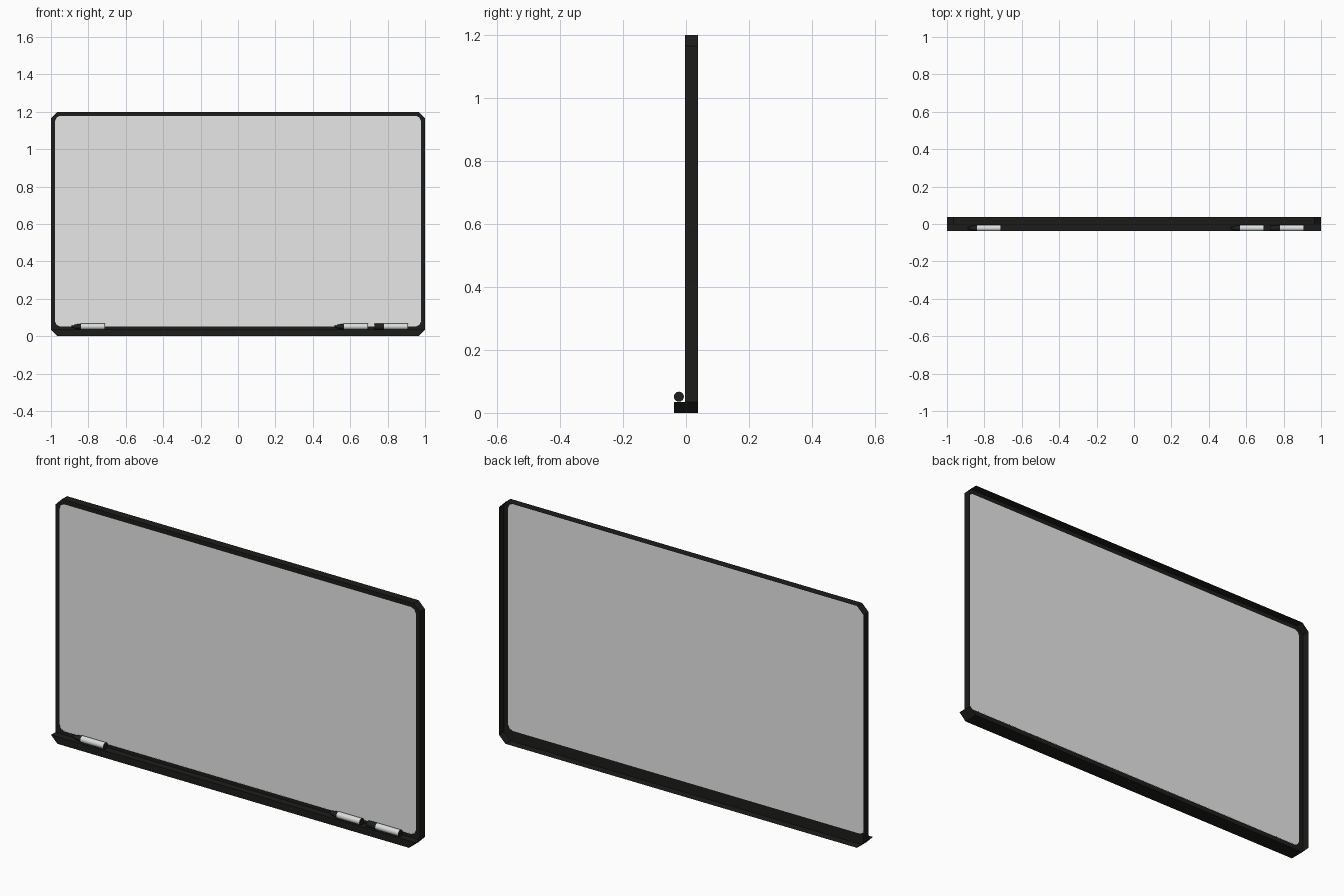
import bpy, bmesh, math

if "Cube" in bpy.data.objects:
    bpy.data.objects.remove(bpy.data.objects["Cube"])


def material(name, r, g, b, a=1.0):
    m = bpy.data.materials.new(name)
    m.diffuse_color = (r, g, b, a)
    m.use_nodes = True
    m.node_tree.nodes["Principled BSDF"].inputs["Base Color"].default_value = m.diffuse_color
    return m


BLACK = material("frame black", 0.012, 0.012, 0.011)
GLASS = material("board white", 0.8, 0.8, 0.8, 0.7)
WHITE = material("pen white", 0.7, 0.73, 0.72)
CAP = material("cap black", 0.012, 0.014, 0.013)


def finish(bm, name, mat):
    bmesh.ops.recalc_face_normals(bm, faces=bm.faces[:])
    me = bpy.data.meshes.new(name)
    bm.to_mesh(me)
    bm.free()
    me.materials.append(mat)
    ob = bpy.data.objects.new(name, me)
    bpy.context.collection.objects.link(ob)
    return ob


def outline(x, z0, z1, c, k=0.5):
    """Rectangle with cut corners in xz; k below 0.5 bulges the cut into a curve."""
    pts = []
    for sx, z, sz, first in ((1, z0, -1, False), (1, z1, 1, True),
                             (-1, z1, 1, False), (-1, z0, -1, True)):
        cut = [(sx * (x - c), z), (sx * (x - k * c), z - sz * k * c), (sx * x, z - sz * c)]
        pts += cut[::-1] if first else cut
    return pts


def bridge(bm, a, b):
    n = len(a)
    for i in range(n):
        j = (i + 1) % n
        bm.faces.new((a[i], a[j], b[j], b[i]))


def ring(bm, pts, y):
    return [bm.verts.new((x, y, z)) for x, z in pts]


# frame: a front lip folded back into a thin outer wall, open at the back
Y0, Y1 = -0.0025, 0.0375
outer = outline(1.0, 0.0, 1.2, 0.035)
inner = outline(0.978, 0.052, 1.178, 0.026, 0.32)
bm = bmesh.new()
lip, edge, back = ring(bm, inner, Y0), ring(bm, outer, Y0), ring(bm, outer, Y1)
bridge(bm, lip, edge)
bridge(bm, edge, back)
finish(bm, "board_frame", BLACK)

# writing panel, filling the lip
bm = bmesh.new()
bm.faces.new(ring(bm, inner, Y0 + 0.0005))
finish(bm, "writing_panel", GLASS)

# pen tray along the bottom, with the same cut lower corners
bm = bmesh.new()
tray = [(-0.965, 0.0), (0.965, 0.0), (1.0, 0.035), (-1.0, 0.035)]
a, b = ring(bm, tray, -0.0375), ring(bm, tray, Y0 - 0.0002)
bm.faces.new(a)
bm.faces.new(b)
bridge(bm, a, b)
finish(bm, "pen_tray", BLACK)


def lathe(name, profile, mat, sides=16, y=-0.0225, z=0.0515):
    """Turn (x, radius) points around a pen axis running along x."""
    bm = bmesh.new()
    loops = []
    for x, r in profile:
        loops.append([bm.verts.new((x, y + r * math.cos(2 * math.pi * i / sides),
                                    z + r * math.sin(2 * math.pi * i / sides)))
                      for i in range(sides)])
    for a, b in zip(loops, loops[1:]):
        bridge(bm, a, b)
    bm.faces.new(loops[0])
    bm.faces.new(loops[-1])
    ob = finish(bm, name, mat)
    bpy.context.view_layer.objects.active = ob
    ob.select_set(True)
    bpy.ops.object.shade_smooth_by_angle(angle=math.radians(35))
    ob.select_set(False)


# marker pens: two open with tapered tips, one capped
for n, (x, capped) in enumerate(((-0.889, False), (0.517, False), (0.73, True)), 1):
    R = 0.016
    lathe(f"pen_body_{n}", [(x + 0.05, R), (x + 0.175, R)], WHITE)
    lathe(f"pen_plug_{n}", [(x + 0.175, R), (x + 0.179, R)], CAP)
    if capped:
        lathe(f"pen_cap_{n}", [(x, R * 0.95), (x + 0.05, R)], CAP)
    else:
        lathe(f"pen_tip_{n}", [(x, 0.005), (x + 0.014, 0.007), (x + 0.015, 0.011),
                               (x + 0.04, 0.014), (x + 0.05, R)], CAP)
